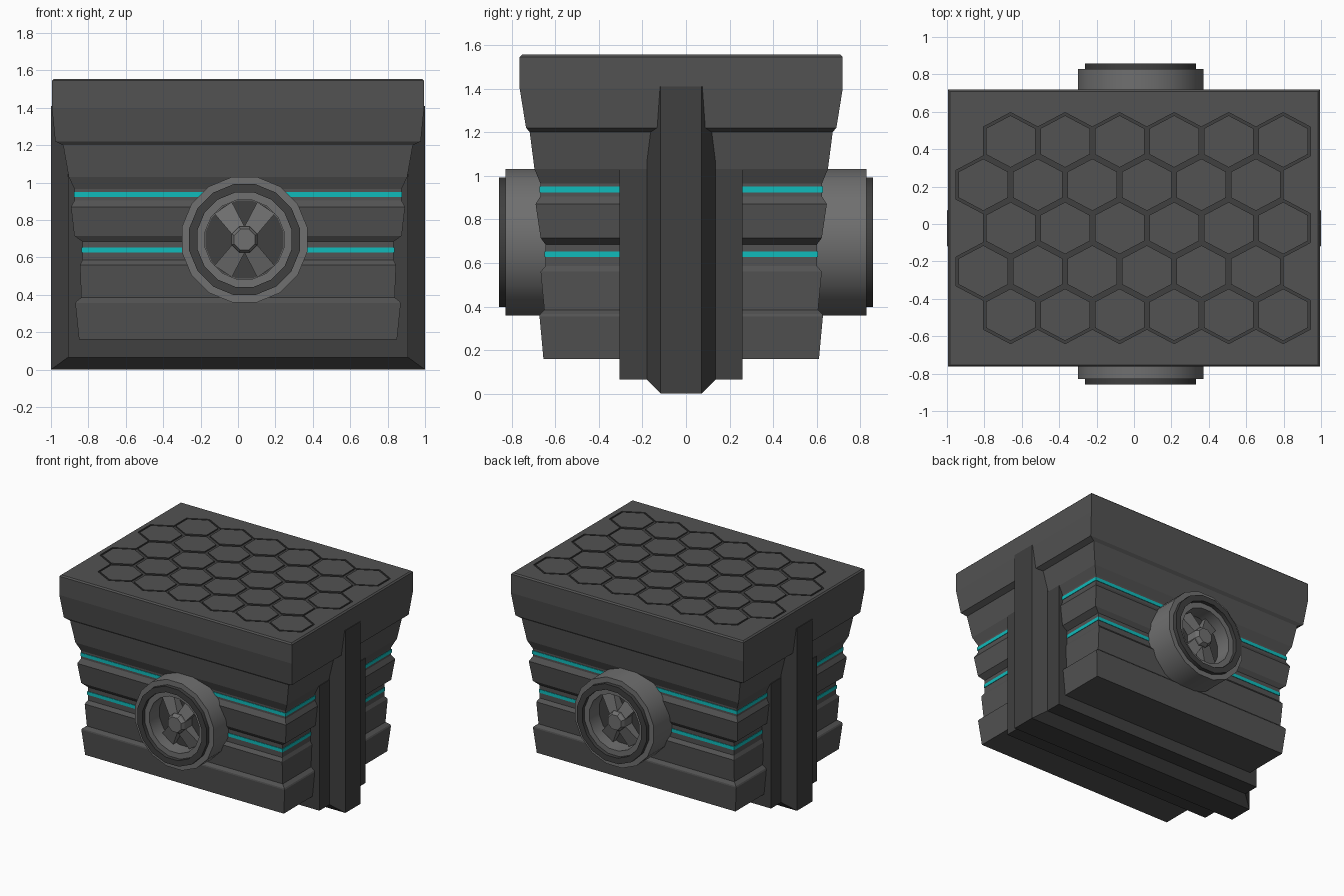
import bpy, bmesh, math

if "Cube" in bpy.data.objects:
    bpy.data.objects.remove(bpy.data.objects["Cube"])

YC = -0.022  # body centre in y


def mat(name, r, g, b):
    m = bpy.data.materials.new(name)
    m.diffuse_color = (r, g, b, 1)
    m.use_nodes = True
    m.node_tree.nodes["Principled BSDF"].inputs["Base Color"].default_value = m.diffuse_color
    return m


BODY = mat("body_grey", .085, .085, .085)
DARK = mat("dark_grey", .05, .05, .05)
LIGHT = mat("wheel_grey", .16, .16, .16)
TEAL = mat("teal", .005, .5, .5)


def finish(name, bm, material, smooth=False):
    bmesh.ops.recalc_face_normals(bm, faces=bm.faces)
    me = bpy.data.meshes.new(name)
    bm.to_mesh(me)
    bm.free()
    me.materials.append(material)
    ob = bpy.data.objects.new(name, me)
    bpy.context.collection.objects.link(ob)
    if smooth:
        bpy.ops.object.select_all(action='DESELECT')
        ob.select_set(True)
        bpy.context.view_layer.objects.active = ob
        bpy.ops.object.shade_smooth_by_angle(angle=math.radians(30))
    return ob


def loft(name, rings, material, closed=False, smooth=False):
    """Skin a series of equal-length rings; cap the ends or close the loop."""
    bm = bmesh.new()
    vs = [[bm.verts.new(p) for p in r] for r in rings]
    n = len(vs[0])
    pairs = list(zip(vs, vs[1:])) + ([(vs[-1], vs[0])] if closed else [])
    for a, b in pairs:
        for i in range(n):
            j = (i + 1) % n
            bm.faces.new((a[i], a[j], b[j], b[i]))
    if not closed:
        bm.faces.new(vs[0])
        bm.faces.new(vs[-1])
    return finish(name, bm, material, smooth)


def rect(hx, hy, z):
    return [(-hx, YC - hy, z), (hx, YC - hy, z), (hx, YC + hy, z), (-hx, YC + hy, z)]


# Stepped crate body: half width, half depth, height
profile = [(.85, .632, .16), (.87, .65, .355), (.865, .648, .365), (.838, .628, .385),
           (.845, .645, .56), (.832, .623, .585), (.832, .623, .685), (.875, .645, .715),
           (.893, .668, .87), (.874, .646, .905), (.874, .646, .965), (.905, .673, 1.03),
           (.935, .695, 1.2), (.977, .712, 1.22), (.995, .741, 1.4), (.995, .741, 1.545),
           (.985, .731, 1.555)]
body = loft("crate_body", [rect(*p) for p in profile], BODY)

# Teal light strips in the two grooves
for i, (hx, hy, z) in enumerate([(.836, .627, .64), (.878, .65, .937)]):
    loft(f"light_strip_{i}", [rect(hx, hy, z - .013), rect(hx, hy, z + .013)], TEAL)


# Strap under the crate: wide plate and chamfered rib
def strap_ring(y, hx, z0, z1):
    return [(-hx, YC + y, z0), (hx, YC + y, z0), (hx, YC + y, z1), (-hx, YC + y, z1)]


loft("strap_plate", [strap_ring(y, .91, .065, 1.03) for y in (-.282, .282)], DARK)
loft("strap_rib", [strap_ring(-.158, .91, .065, 1.41), strap_ring(-.094, 1, 0, 1.41),
                   strap_ring(.094, 1, 0, 1.41), strap_ring(.158, .91, .065, 1.41)], DARK)

# Honeycomb grooves cut into the lid
W, S, LINE = .2915, .1545, .027
bm = bmesh.new()
for row in range(5):
    y = YC + (2 - row) * 1.5 * S
    x0 = -.66 if row % 2 == 0 else -.66 - W / 2
    for k in range(6):
        x = x0 + k * W
        pts = [(0, S), (-W / 2, S / 2), (-W / 2, -S / 2), (0, -S), (W / 2, -S / 2), (W / 2, S / 2)]
        bm.faces.new([bm.verts.new((x + a, y + b, 1.546)) for a, b in pts])
bmesh.ops.remove_doubles(bm, verts=bm.verts, dist=.002)
cells = list(bm.faces)
bmesh.ops.inset_individual(bm, faces=cells, thickness=LINE / 2, use_even_offset=True)
bmesh.ops.delete(bm, geom=cells, context='FACES_KEEP_BOUNDARY')
bmesh.ops.recalc_face_normals(bm, faces=bm.faces)
up = bmesh.ops.extrude_face_region(bm, geom=list(bm.faces), use_keep_orig=True)
bmesh.ops.translate(bm, vec=(0, 0, .03),
                    verts=[v for v in up["geom"] if isinstance(v, bmesh.types.BMVert)])
cutter = finish("honeycomb_cutter", bm, DARK)
cutter.hide_render = True
cutter.hide_set(True)
cut = body.modifiers.new("honeycomb", 'BOOLEAN')
cut.operation, cut.solver, cut.object = 'DIFFERENCE', 'EXACT', cutter
cut.material_mode = 'TRANSFER'

# Round fan housings on front and back
CX, CZ, N = .035, .695, 16


def circle(r, y, n=N):
    return [(CX + r * math.cos(math.tau * (i + .5) / n), y,
             CZ + r * math.sin(math.tau * (i + .5) / n)) for i in range(n)]


def blade_ring(a, r, half, y0, y1):
    c, s = math.cos(a), math.sin(a)
    return [(CX + r * c - t * s, y, CZ + r * s + t * c)
            for t, y in ((-half, y0), (half, y0), (half, y1), (-half, y1))]


for side, label in ((-1, "front"), (1, "back")):
    housing = [(.342, .6), (.342, .828), (.215, .828), (.215, .705)]
    loft(f"{label}_fan_housing", [circle(r, side * d) for r, d in housing], LIGHT, smooth=True)
    rim = [(.302, .81), (.302, .858), (.257, .858), (.257, .81)]
    loft(f"{label}_fan_rim", [circle(r, side * d) for r, d in rim], DARK, closed=True, smooth=True)
    floor = [(.212, .704), (.212, .71)]
    loft(f"{label}_fan_floor", [circle(r, side * d) for r, d in floor], DARK)
    hub = [(.075, .7), (.075, .8), (.06, .825)]
    loft(f"{label}_fan_hub", [circle(r, side * d, 8) for r, d in hub], LIGHT)
    for k, deg in enumerate((56, 124, 236, 304)):
        a = math.radians(deg)
        loft(f"{label}_fan_blade_{k}", [blade_ring(a, .02, .035, side * .705, side * .8),
                                        blade_ring(a, .205, .056, side * .705, side * .745)], LIGHT)
